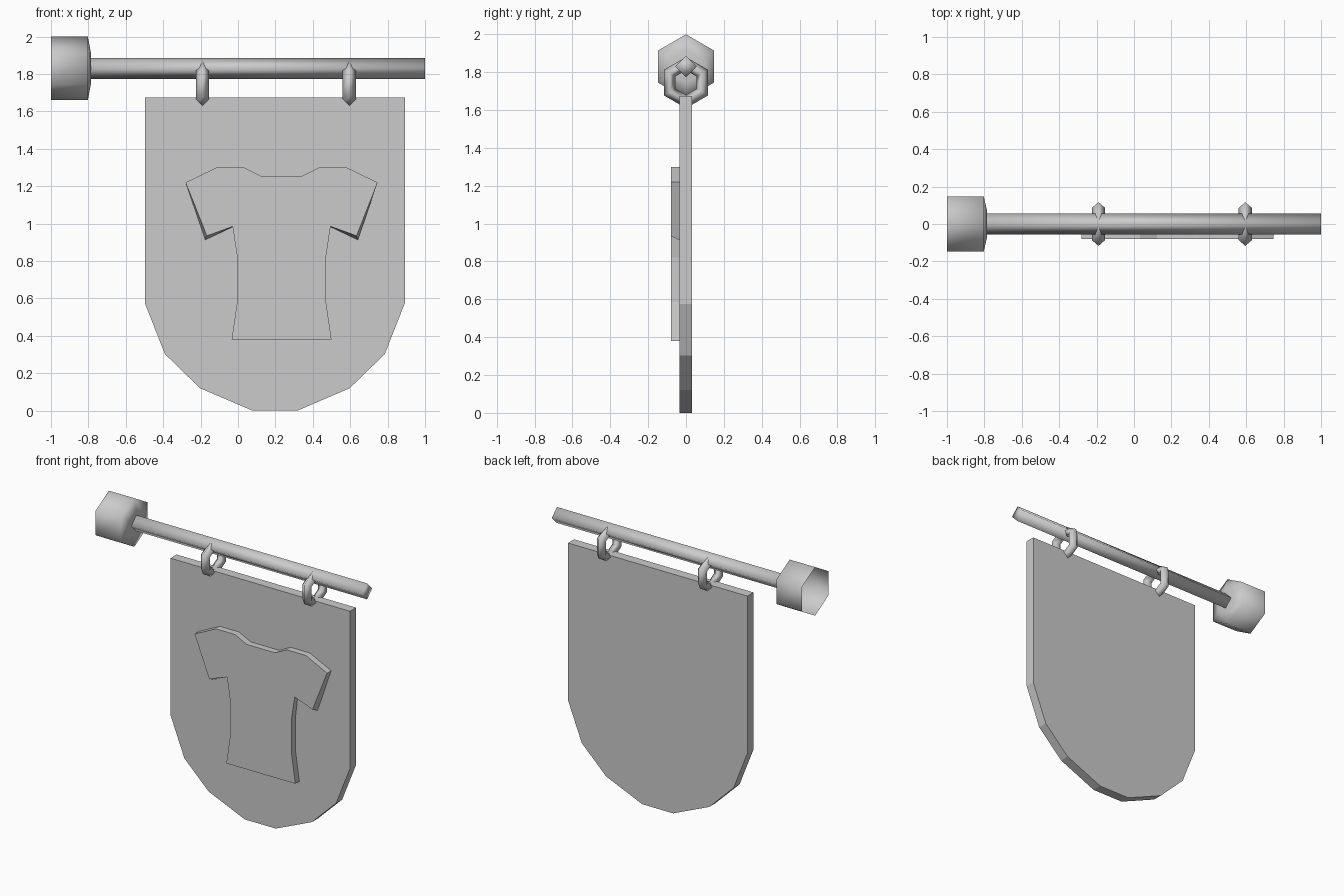
import bpy, bmesh, math

cube = bpy.data.objects.get("Cube")
if cube:
    bpy.data.objects.remove(cube)

grey = bpy.data.materials.new("plain grey")
grey.use_nodes = True
grey.diffuse_color = (0.6, 0.6, 0.6, 1)
grey.node_tree.nodes["Principled BSDF"].inputs["Base Color"].default_value = (0.6, 0.6, 0.6, 1)

AXIS_Z = 1.83


def finish(name, bm, smooth=False):
    bmesh.ops.recalc_face_normals(bm, faces=bm.faces)
    mesh = bpy.data.meshes.new(name)
    bm.to_mesh(mesh)
    bm.free()
    mesh.materials.append(grey)
    for poly in mesh.polygons:
        poly.use_smooth = smooth
    obj = bpy.data.objects.new(name, mesh)
    bpy.context.collection.objects.link(obj)
    return obj


def slab(name, front, back, y_front, y_back):
    """Plate between a front and a back outline in the xz plane."""
    bm = bmesh.new()
    a = [bm.verts.new((x, y_front, z)) for x, z in front]
    b = [bm.verts.new((x, y_back, z)) for x, z in back]
    bm.faces.new(a)
    bm.faces.new(b[::-1])
    for i in range(len(a)):
        j = (i + 1) % len(a)
        bm.faces.new((a[i], b[i], b[j], a[j]))
    return finish(name, bm)


def lathe_x(name, profile, sides, cap_start, cap_end):
    """Faceted turning around the pole axis, from (x, radius) pairs."""
    bm = bmesh.new()
    rings = []
    for x, r in profile:
        angles = [2 * math.pi * k / sides for k in range(sides)]
        rings.append([bm.verts.new((x, r * math.sin(t), AXIS_Z + r * math.cos(t))) for t in angles])
    for a, b in zip(rings, rings[1:]):
        for k in range(sides):
            n = (k + 1) % sides
            bm.faces.new((a[k], a[n], b[n], b[k]))
    if cap_start:
        bm.faces.new(rings[0])
    if cap_end:
        bm.faces.new(rings[-1])
    return finish(name, bm, True)


def mirrored(half, cx):
    """Close a right-hand half outline, running top to bottom, about x = cx."""
    return [(cx + x, z) for x, z in half] + [(cx - x, z) for x, z in reversed(half)]


# Hanging sign board with a rounded foot
board = mirrored([(0.695, 1.675), (0.695, 0.575), (0.588, 0.303), (0.4, 0.12), (0.12, 0)], 0.197)
slab("sign_board", board, board, -0.035, 0.032)

# Raised shirt emblem; the sleeves flare slightly towards the board
neck = [(0.11, 1.255), (0.2, 1.3), (0.348, 1.3), (0.513, 1.22)]
body = [(0.237, 0.82), (0.237, 0.585), (0.267, 0.38)]
front = neck + [(0.4, 0.935), (0.262, 0.985)] + body
back = neck + [(0.408, 0.913), (0.256, 0.985)] + body
slab("shirt_emblem", mirrored(front, 0.233), mirrored(back, 0.233), -0.08, -0.035)

# Pole and hexagonal end knob
lathe_x("pole", [(-0.79, 0.056), (1.0, 0.056)], 4, True, True)
lathe_x("pole_knob", [(-1.0, 0.17), (-0.803, 0.17), (-0.787, 0.087)], 6, False, True)

# Faceted hanging rings
for side, cx in (("right", -0.19), ("left", 0.595)):
    bm = bmesh.new()
    loops = []
    for i in range(6):
        t = math.tau * i / 6
        loop = []
        for k in range(4):
            p = math.tau * k / 4
            r = 0.1 + 0.035 * math.cos(p)
            loop.append(bm.verts.new((cx + 0.035 * math.sin(p), r * math.sin(t), 1.745 + r * math.cos(t))))
        loops.append(loop)
    for i in range(6):
        a, b = loops[i], loops[(i + 1) % 6]
        for k in range(4):
            n = (k + 1) % 4
            bm.faces.new((a[k], a[n], b[n], b[k]))
    finish("hanging_ring_" + side, bm, True)
